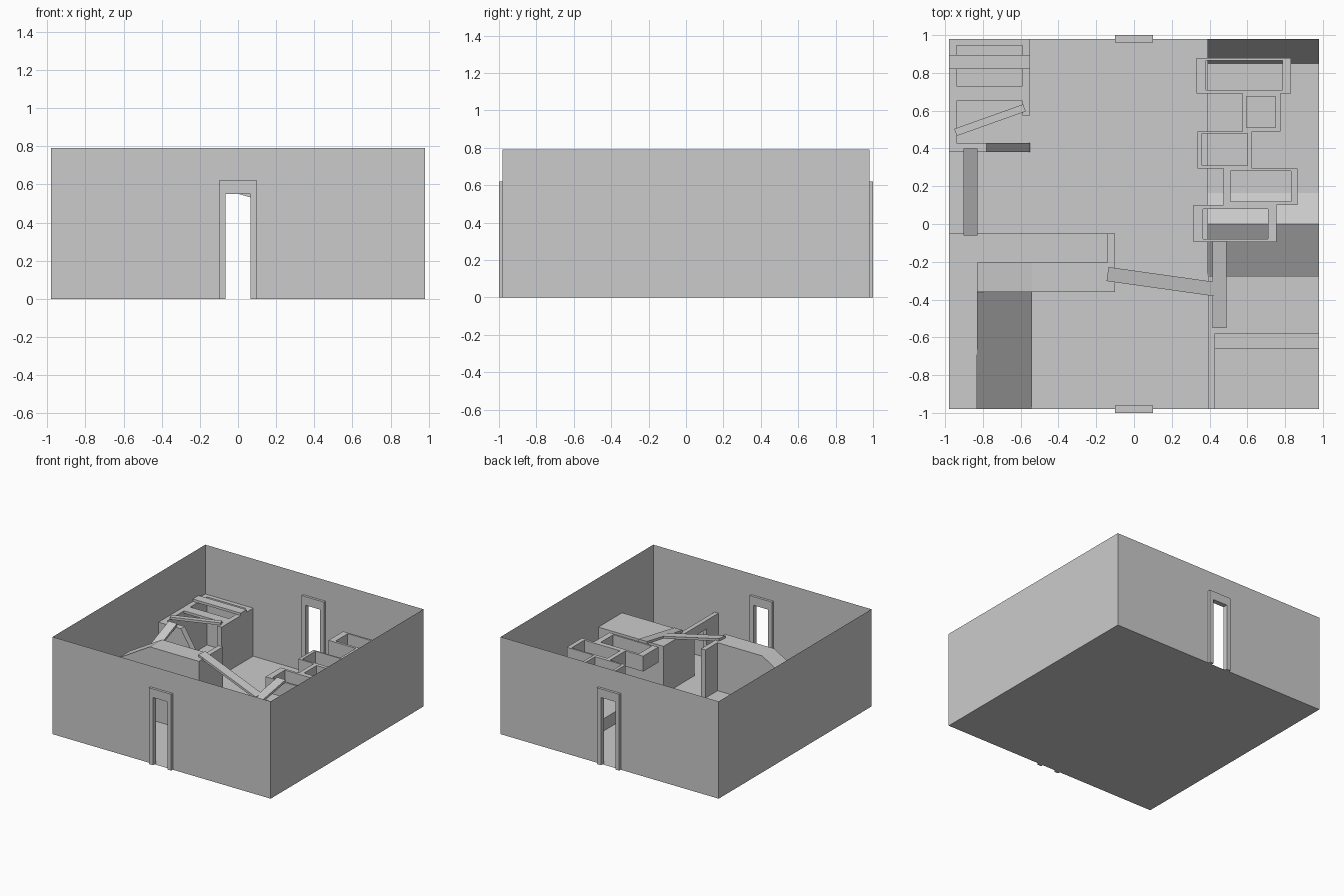
import bpy, bmesh
from mathutils import Vector, Matrix

if "Cube" in bpy.data.objects:
    bpy.data.objects.remove(bpy.data.objects["Cube"])

def finish(name, bm):
    bmesh.ops.recalc_face_normals(bm, faces=bm.faces)
    me = bpy.data.meshes.new(name)
    bm.to_mesh(me)
    bm.free()
    ob = bpy.data.objects.new(name, me)
    bpy.context.collection.objects.link(ob)
    return ob

def box(name, x0, x1, y0, y1, z0, z1):
    bm = bmesh.new()
    m = Matrix.Translation(((x0+x1)/2, (y0+y1)/2, (z0+z1)/2)) @ Matrix.Diagonal((x1-x0, y1-y0, z1-z0, 1))
    bmesh.ops.create_cube(bm, size=1, matrix=m)
    return finish(name, bm)

def prism(name, pts, vec):
    """Polygon of 3D points, extruded along vec (flat sheet if vec is None)."""
    bm = bmesh.new()
    f = bm.faces.new([bm.verts.new(p) for p in pts])
    if vec:
        r = bmesh.ops.extrude_face_region(bm, geom=[f], use_keep_orig=True)
        bmesh.ops.translate(bm, vec=vec, verts=[v for v in r['geom'] if isinstance(v, bmesh.types.BMVert)])
    return finish(name, bm)

def plank(name, a, b, width=0.075, t=0.02):
    """Board whose underside centre line runs from a to b."""
    a, b = Vector(a), Vector(b)
    side = (b - a).cross(Vector((0, 0, 1))).normalized() * width / 2
    return prism(name, [a-side, a+side, b+side, b-side], (0, 0, t))

def ring(name, x0, x1, y0, y1, i0, i1, j0, j1, z0, z1):
    """Open frame: outer rectangle minus inner rectangle."""
    bm = bmesh.new()
    out = [(x0, y0), (x1, y0), (x1, y1), (x0, y1)]
    inn = [(i0, j0), (i1, j0), (i1, j1), (i0, j1)]
    v = [[bm.verts.new((x, y, z)) for x, y in loop] for loop, z in
         ((out, z0), (out, z1), (inn, z1), (inn, z0))]
    for k in range(4):
        n = (k+1) % 4
        for s in range(4):
            a, b = v[s], v[(s+1) % 4]
            bm.faces.new((a[k], a[n], b[n], b[k]))
    return finish(name, bm)

W, H = 0.98, 0.79

# Floor, thin outer walls with doorways, door frames
prism("floor", [(-W, -W, 0), (W, -W, 0), (W, W, 0), (-W, W, 0)], None)
wall = [(-W, 0), (-.065, 0), (-.065, .55), (.065, .55), (.065, 0), (W, 0), (W, H), (-W, H)]
frame = [(-.1, 0), (-.065, 0), (-.065, .55), (.065, .55), (.065, 0), (.1, 0), (.1, .62), (-.1, .62)]
for label, s in (("front", -1), ("back", 1)):
    prism(label + "_wall", [(x, s*W, z) for x, z in wall], None)
    prism(label + "_door_frame", [(x, s*.96, z) for x, z in frame], (0, s*.04, 0))
for label, s in (("left", -1), ("right", 1)):
    prism(label + "_wall", [(s*W, -W, 0), (s*W, W, 0), (s*W, W, H), (s*W, -W, H)], None)

# Right side: uneven ground under the cells
ground = [(-.275, 0), (0, .16), (.165, .1), (.85, .1), (W, .36), (W, 0)]
prism("raised_ground", [(.39, y, z) for y, z in ground], (W-.39, 0, 0))

# Row of open cells
cells = [(.33, .83, .69, .88, .38, .785, .71, .865),
         (.575, .775, .49, .69, .595, .75, .51, .675),
         (.335, .625, .295, .49, .36, .6, .31, .48),
         (.475, .865, .10, .295, .51, .83, .12, .28),
         (.315, .755, -.095, .10, .365, .71, -.08, .08)]
for i, c in enumerate(cells):
    ring(f"cell_{i+1}", *c, .35, .475)

# Front right platform, its side wall with an opening, and a step
box("platform", .395, W, -.58, -.275, 0, .39)
box("platform_step", .43, W, -.66, -.58, 0, .2)
opening = [(-.58, 0), (-.58, .39), (-W, .39), (-W, 0), (-.83, 0), (-.83, .32), (-.67, .32), (-.67, 0)]
prism("platform_side_wall", [(.395, y, z) for y, z in opening], (.035, 0, 0))

# Left side: terrace, ramps, tower and parapet wall
terrace = [(-W, -W), (-.83, -W), (-.83, -.205), (-.14, -.205), (-.14, -.05), (-W, -.05)]
prism("terrace", [(x, y, 0) for x, y in terrace], (0, 0, .2))
prism("lower_ramp", [(-.83, -W, 0), (-.83, -.36, 0), (-.83, -.36, .41)], (.29, 0, 0))
tower = [(-.83, 0), (-.1, 0), (-.1, .59), (-.54, .59), (-.83, .42)]
prism("tower_with_upper_ramp", [(x, -.36, z) for x, z in tower], (0, .155, 0))
box("tower_end_wall", -.14, -.1, -.205, -.05, 0, .59)

# Planks bridging the structures
plank("bridge_plank", (-.14, -.265, .592), (.43, -.345, .43))
plank("platform_plank", (.452, -.09, .475), (.452, -.55, .392))
plank("hut_plank", (-.865, -.06, .202), (-.865, .4, .392))

# Ruined hut in the back left corner
T = .39
box("hut_left_wall", -W, -.94, .43, W, 0, T)
box("hut_back_wall", -.94, -.59, .945, W, 0, T)
box("hut_right_wall", -.59, -.55, .575, W, 0, T)
broken = [(-W, 0), (-.55, 0), (-.55, .02), (-.78, T), (-W, T)]
prism("hut_broken_wall", [(x, .38, z) for x, z in broken], (0, .05, 0))
box("hut_beam_upper", -W, -.55, .82, .895, T, T+.02)
box("hut_beam_flush", -.94, -.59, .65, .73, T-.02, T)
plank("hut_fallen_beam", (-.945, .485, T), (-.58, .615, T), .04)
